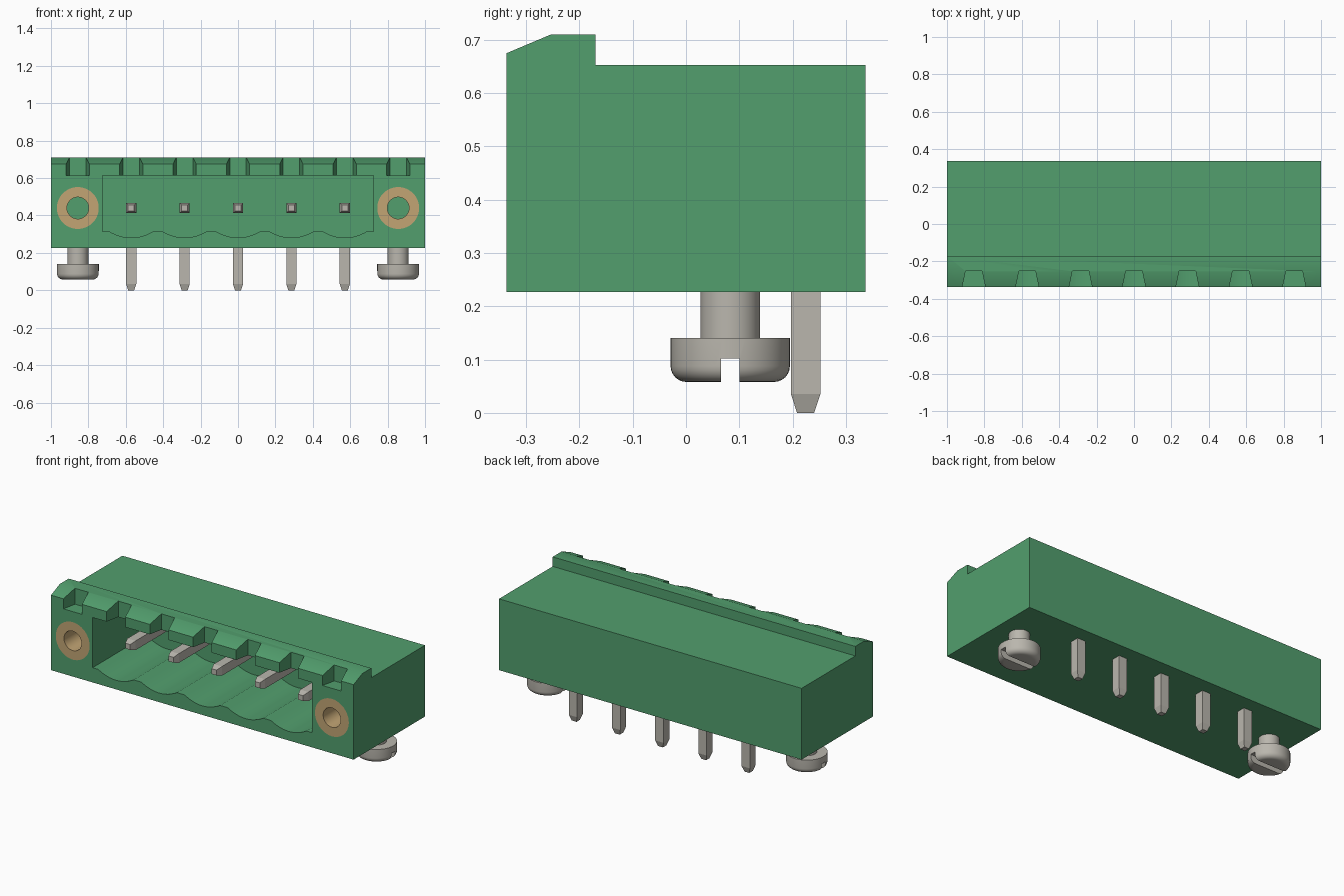
import bpy, bmesh, math
from mathutils import Matrix, Vector

cube = bpy.data.objects.get("Cube")
if cube:
    bpy.data.objects.remove(cube, do_unlink=True)

PITCH = 0.2855
PIN_X = [i * PITCH for i in range(-2, 3)]
FLANGE_X = 3 * PITCH
FRONT, BACK, BASE = -0.337, 0.337, 0.227
AXIS_Z = 0.44            # height of pins and bushes
CAVITY_TOP = 0.615


def material(name, rgb):
    m = bpy.data.materials.new(name)
    m.use_nodes = True
    m.diffuse_color = (*rgb, 1)
    m.node_tree.nodes["Principled BSDF"].inputs["Base Color"].default_value = (*rgb, 1)
    return m


GREEN = material("green plastic", (0.085, 0.345, 0.155))
BRASS = material("tan brass", (0.54, 0.375, 0.175))
METAL = material("tinned metal", (0.49, 0.47, 0.42))


def finish(name, bm, mat):
    bmesh.ops.recalc_face_normals(bm, faces=bm.faces)
    mesh = bpy.data.meshes.new(name)
    bm.to_mesh(mesh)
    bm.free()
    obj = bpy.data.objects.new(name, mesh)
    bpy.context.collection.objects.link(obj)
    mesh.materials.append(mat)
    return obj


def loft(name, rings, mat):
    """Closed solid through rings of equal point count."""
    bm = bmesh.new()
    loops = [[bm.verts.new(p) for p in ring] for ring in rings]
    for a, b in zip(loops, loops[1:]):
        for i in range(len(a)):
            j = (i + 1) % len(a)
            bm.faces.new((a[i], a[j], b[j], b[i]))
    bm.faces.new(loops[0])
    bm.faces.new(loops[-1])
    return finish(name, bm, mat)


def lathe(name, profile, mat, matrix, closed=False, steps=48):
    """Revolve (radius, height) points around z, then place with matrix."""
    bm = bmesh.new()
    verts = [bm.verts.new((r, 0, h)) for r, h in profile]
    edges = [bm.edges.new(p) for p in zip(verts, verts[1:])]
    if closed:
        edges.append(bm.edges.new((verts[-1], verts[0])))
    bmesh.ops.spin(bm, geom=verts + edges, cent=(0, 0, 0), axis=(0, 0, 1),
                   angle=math.tau, steps=steps)
    bmesh.ops.remove_doubles(bm, verts=bm.verts, dist=1e-5)
    bm.transform(matrix)
    return finish(name, bm, mat)


def cut(obj, cutter):
    mod = obj.modifiers.new("cut", "BOOLEAN")
    mod.operation, mod.solver, mod.object = "DIFFERENCE", "EXACT", cutter
    select(obj)
    bpy.ops.object.modifier_apply(modifier=mod.name)
    bpy.data.objects.remove(cutter, do_unlink=True)


def select(obj):
    bpy.ops.object.select_all(action="DESELECT")
    obj.select_set(True)
    bpy.context.view_layer.objects.active = obj


def smooth(obj):
    select(obj)
    bpy.ops.object.shade_smooth_by_angle(angle=math.radians(25))


# Housing with raised front ridge
side = [(FRONT, BASE), (BACK, BASE), (BACK, 0.653), (-0.17, 0.653),
        (-0.17, 0.71), (-0.254, 0.71), (FRONT, 0.675)]
housing = loft("housing", [[(x, y, z) for y, z in side] for x in (-1, 1)], GREEN)

# Plug cavity with a scalloped floor
outline = [(0.725, CAVITY_TOP), (-0.725, CAVITY_TOP), (-0.725, 0.315)]
for px in PIN_X:
    for i in range(13):
        t = i / 6 - 1
        outline.append((px + 0.118 * t, 0.315 - 0.034 * (1 - t * t)))
outline.append((0.725, 0.315))
cut(housing, loft("cavity_cutter",
                  [[(x, y, z) for x, z in outline] for y in (FRONT - 0.1, 0.15)], GREEN))

# Flared keying notches in the ridge
for i in range(-3, 4):
    x = i * PITCH
    floor = CAVITY_TOP if abs(i) == 3 else CAVITY_TOP - 0.02
    plan = [(x - 0.066, FRONT - 0.02), (x + 0.066, FRONT - 0.02),
            (x + 0.044, -0.252), (x - 0.044, -0.252)]
    cut(housing, loft("notch_cutter",
                      [[(a, b, z) for a, b in plan] for z in (floor, 0.8)], GREEN))

# Threaded bushes in the flanges, and their bores
BUSH_DEPTH = 0.35
for label, x in (("right", -FLANGE_X), ("left", FLANGE_X)):
    place = Matrix.Translation((x, FRONT, AXIS_Z)) @ Matrix.Rotation(-math.pi / 2, 4, "X")
    bore = [(0, -0.05), (0.112, -0.05), (0.112, BUSH_DEPTH), (0, BUSH_DEPTH)]
    cut(housing, lathe("bore_cutter", bore, GREEN, place))
    tube = [(0.058, 0), (0.112, 0), (0.112, BUSH_DEPTH), (0.058, BUSH_DEPTH)]
    smooth(lathe(label + "_bush", tube, BRASS, place, closed=True))
smooth(housing)

# Slotted screws under the flanges
R, LOW, HIGH, ROUND = 0.112, 0.058, 0.141, 0.03
for label, x in (("right", -FLANGE_X), ("left", FLANGE_X)):
    profile = [(0, LOW)]
    for i in range(7):
        a = i / 6 * math.pi / 2
        profile.append((R - ROUND + ROUND * math.sin(a), LOW + ROUND - ROUND * math.cos(a)))
    profile += [(R, HIGH), (0.056, HIGH), (0.056, BASE + 0.01), (0, BASE + 0.01)]
    screw = lathe(label + "_screw", profile, METAL, Matrix.Translation((x, 0.083, 0)))
    slot = [(0.066, 0), (0.1, 0), (0.1, 0.102), (0.066, 0.102)]
    cut(screw, loft("slot_cutter",
                    [[(x + d, y, z) for y, z in slot] for d in (-0.2, 0.2)], METAL))
    smooth(screw)

# Bent square pins with tapered tips
H, TIP, LEG_Y = 0.0275, 0.016, 0.2245
stations = [  # y, z, half width, direction across the bend
    (LEG_Y, 0, TIP, (1, 0)), (LEG_Y, 0.035, H, (1, 0)), (LEG_Y, AXIS_Z, H, (1, 1)),
    (-0.19, AXIS_Z, H, (0, 1)), (-0.225, AXIS_Z, TIP, (0, 1))]
for n, px in enumerate(PIN_X, 1):
    rings = []
    for y, z, h, (dy, dz) in stations:
        c, u, w = Vector((px, y, z)), Vector((h, 0, 0)), Vector((0, dy, dz)) * h
        rings.append([c - u - w, c + u - w, c + u + w, c - u + w])
    loft(f"contact_pin_{n}", rings, METAL)
